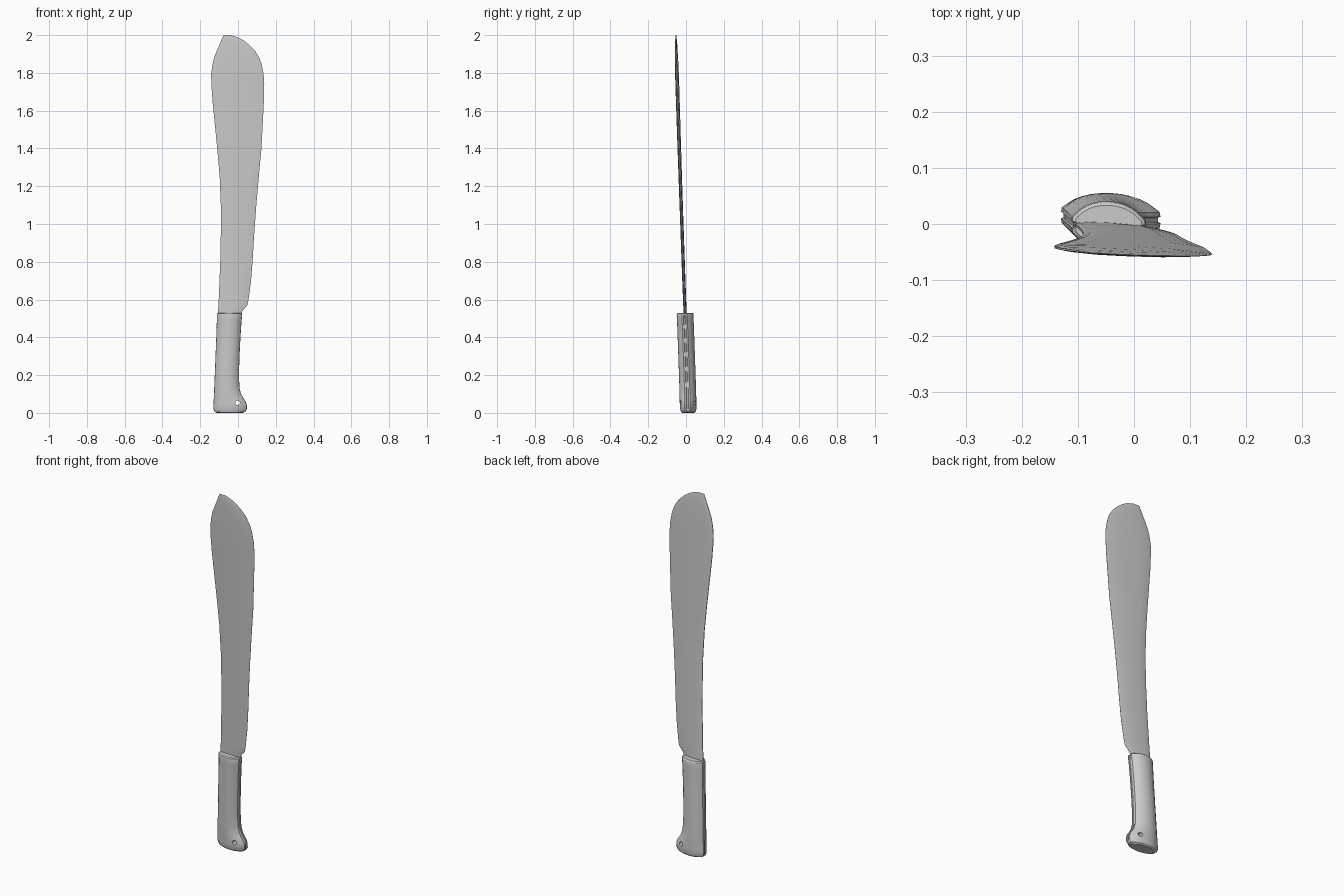
import bpy, math
from math import radians

if "Cube" in bpy.data.objects:
    bpy.data.objects.remove(bpy.data.objects["Cube"])


def loft(name, rings):
    """Skin a stack of equal-sized rings and cap both ends."""
    n = len(rings[0])
    verts = [p for r in rings for p in r]
    faces = []
    for k in range(len(rings) - 1):
        for i in range(n):
            j = (i + 1) % n
            faces.append((k * n + i, k * n + j, (k + 1) * n + j, (k + 1) * n + i))
    faces.append(tuple(reversed(range(n))))
    faces.append(tuple(range((len(rings) - 1) * n, len(rings) * n)))
    me = bpy.data.meshes.new(name)
    me.from_pydata(verts, [], faces)
    ob = bpy.data.objects.new(name, me)
    bpy.context.collection.objects.link(ob)
    return ob


def lean(x, z):
    """Slight backward lean and twist shared by blade and handle."""
    return 0.0105 - 0.033 * z - 0.05 * x


def smooth(ob, angle):
    bpy.ops.object.select_all(action='DESELECT')
    ob.select_set(True)
    bpy.context.view_layer.objects.active = ob
    bpy.ops.object.shade_smooth_by_angle(angle=radians(angle))


# Blade: rows of (height, spine x, edge x, half thickness)
rows = [
    (0.50, -.106, .020, .007), (0.535, -.105, .020, .007), (0.55, -.105, .032, .007),
    (0.57, -.104, .050, .007), (0.60, -.102, .056, .007), (0.70, -.098, .069, .007),
    (0.80, -.094, .077, .007), (0.95, -.091, .086, .007), (1.10, -.091, .097, .007),
    (1.25, -.097, .110, .007), (1.40, -.110, .124, .007), (1.55, -.125, .132, .007),
    (1.65, -.135, .137, .007), (1.74, -.141, .139, .007), (1.79, -.142, .136, .0068),
    (1.84, -.136, .127, .0064), (1.88, -.127, .113, .006), (1.92, -.111, .088, .0052),
    (1.95, -.098, .058, .0044), (1.975, -.088, .025, .0032), (1.99, -.081, -.005, .002),
    (2.00, -.077, -.040, .0006)]
# Cross-section: fraction across the width, relative thickness
section = [(0, .25), (.06, .65), (.2, .95), (.5, 1), (.75, .85), (.92, .4), (1, .06)]
rings = []
for z, xl, xr, t in rows:
    ring = []
    for side, pts in ((-1, section), (1, section[::-1])):
        for u, h in pts:
            x = xl + (xr - xl) * u
            ring.append((x, lean(x, z) + side * h * t, z))
    rings.append(ring)
smooth(loft("blade", rings), 30)

# Handle: rows of (height, back x, front x, half depth)
grip = [
    (0.000, -.112, .025, .032), (0.006, -.124, .039, .039), (0.020, -.130, .047, .043),
    (0.040, -.130, .047, .044), (0.060, -.129, .041, .044), (0.080, -.128, .027, .044),
    (0.100, -.127, .016, .044), (0.130, -.126, .008, .044), (0.200, -.123, .005, .044),
    (0.300, -.119, .008, .044), (0.400, -.115, .013, .044), (0.490, -.112, .019, .044),
    (0.515, -.112, .022, .045), (0.525, -.110, .020, .043), (0.530, -.104, .014, .038)]
# Half oval with a flat at each end and a shallow seam between the scales
half = [(.95, .10), (1, .14), (.985, .32)]
half += [(math.cos(radians(a)), math.sin(radians(a))) for a in range(30, 151, 12)]
half += [(-x, y) for x, y in half[2::-1]]
oval = half + [(x, -y) for x, y in reversed(half)]
rings = []
for z, xl, xr, d in grip:
    cx, rx = (xl + xr) / 2, (xr - xl) / 2
    rings.append([(cx + rx * x, lean(cx + rx * x, z) + d * y, z) for x, y in oval])
handle = loft("handle", rings)

# Lanyard hole through the pommel
bpy.ops.mesh.primitive_cylinder_add(vertices=16, radius=0.012, depth=0.4,
                                    location=(-.002, 0, .053), rotation=(radians(90), 0, 0))
cutter = bpy.context.object
cutter.name = "lanyard_hole_cutter"
cutter.hide_render = True
mod = handle.modifiers.new("lanyard_hole", 'BOOLEAN')
mod.object = cutter
mod.operation = 'DIFFERENCE'
mod.solver = 'EXACT'
bpy.context.view_layer.objects.active = handle
bpy.ops.object.modifier_apply(modifier=mod.name)
bpy.data.objects.remove(cutter)
smooth(handle, 30)
